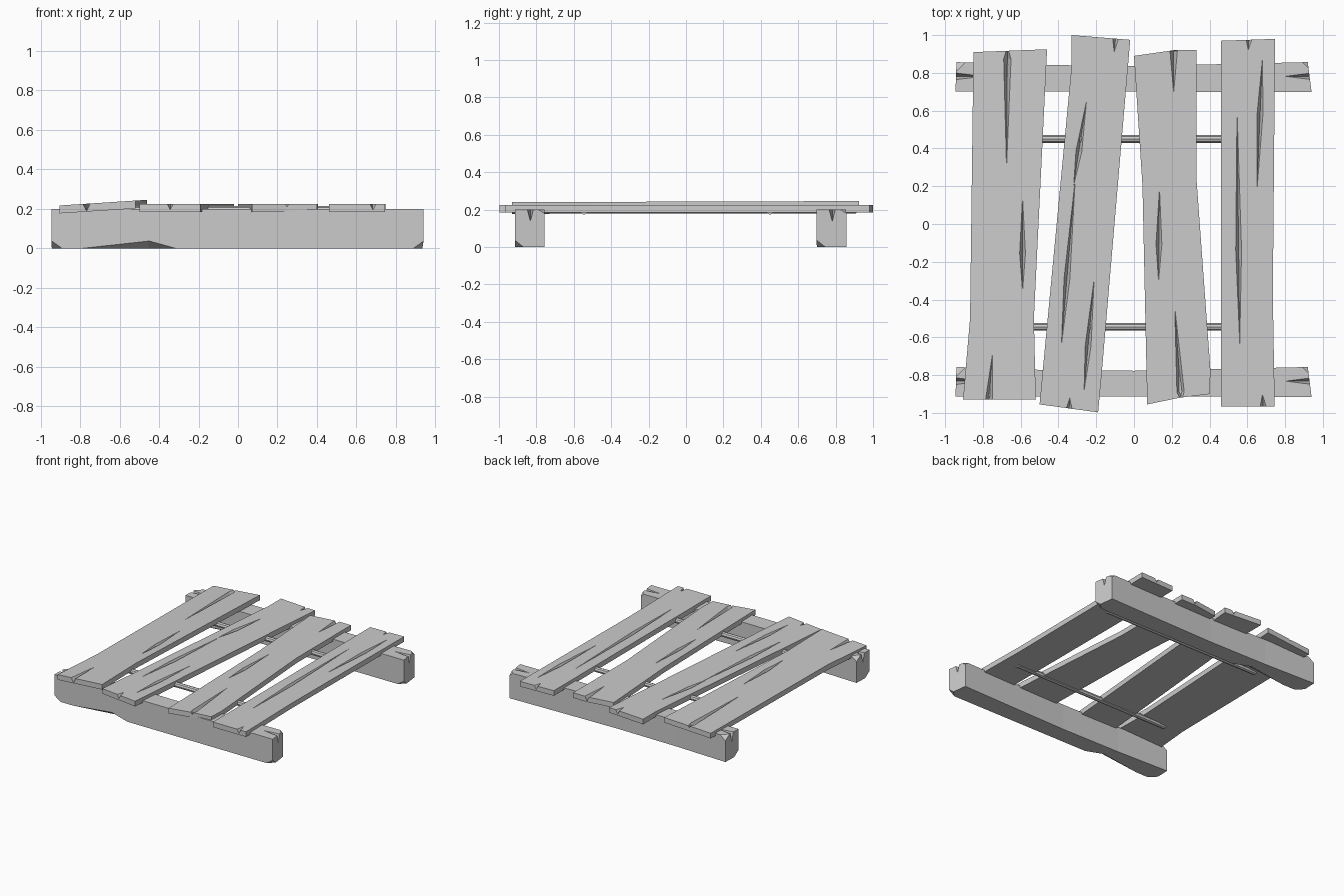
import bpy, bmesh
from mathutils import Vector

if "Cube" in bpy.data.objects:
    bpy.data.objects.remove(bpy.data.objects["Cube"])


def make_object(name, bm):
    bmesh.ops.recalc_face_normals(bm, faces=bm.faces[:])
    mesh = bpy.data.meshes.new(name)
    bm.to_mesh(mesh)
    bm.free()
    ob = bpy.data.objects.new(name, mesh)
    bpy.context.collection.objects.link(ob)
    return ob


def crack(a, b, top, t=0.4, w=0.016, depth=0.032):
    """Pointed splinter groove from a to b, widest at fraction t."""
    a, b = Vector((*a, top + .001)), Vector((*b, top + .001))
    m = a.lerp(b, t)
    s = Vector((b.y - a.y, a.x - b.x, 0)).normalized() * w
    return [a, b, m - s, m + s, m - Vector((0, 0, depth))]


def carve(ob, cuts):
    """Subtract wedge-shaped hulls from a part."""
    bm = bmesh.new()
    for pts in cuts:
        bmesh.ops.convex_hull(bm, input=[bm.verts.new(p) for p in pts])
    cutter = make_object("cutter", bm)
    cutter.hide_render = True
    mod = ob.modifiers.new("cracks", "BOOLEAN")
    mod.operation, mod.solver, mod.object = "DIFFERENCE", "EXACT", cutter
    mod.use_self = True
    dg = bpy.context.evaluated_depsgraph_get()
    result = bpy.data.meshes.new_from_object(ob.evaluated_get(dg))
    ob.modifiers.clear()
    ob.data = result
    bpy.data.objects.remove(cutter)


def slab(name, outline, z0, z1):
    """Extrude a plan outline between two heights."""
    bm = bmesh.new()
    f = bm.faces.new([bm.verts.new((x, y, z0)) for x, y in outline])
    ext = bmesh.ops.extrude_face_region(bm, geom=[f])["geom"]
    bmesh.ops.translate(bm, vec=(0, 0, z1 - z0),
                        verts=[g for g in ext if isinstance(g, bmesh.types.BMVert)])
    return make_object(name, bm)


def plank(name, outline, inner, ends, tilt=0.0):
    """Board with inner splinters, and splits that run out through its ends."""
    top = .217 if tilt else .225
    ob = slab(name, outline, top - .04, top)
    cuts = [crack(p[:2], p[2:], top) for p in inner]
    cuts += [crack(p[:2], p[2:], top, t=.9, w=.02, depth=.04) for p in ends]
    carve(ob, cuts)
    for v in ob.data.vertices:
        v.co.z += tilt * (v.co.x + .9)


# Four uneven planks
plank("plank_left",
      [(-.905, -.93), (-.52, -.93), (-.53, -.5), (-.465, .83), (-.46, .925), (-.85, .91), (-.868, -.5)],
      [(-.59, -.36, -.59, .15)],
      [(-.675, .28, -.67, .94), (-.75, -.69, -.77, -.97)], tilt=.065)
plank("plank_mid_left",
      [(-.5, -.955), (-.19, -.997), (-.17, -.78), (-.02, .975), (-.33, 1), (-.33, .84)],
      [(-.385, -.65, -.31, .25), (-.32, .2, -.25, .66), (-.265, -.89, -.21, -.28)],
      [(-.34, -.92, -.345, -1), (-.105, .91, -.095, 1.01)])
plank("plank_mid_right",
      [(.07, -.955), (.24, -.92), (.4, -.9), (.405, -.78), (.33, .25), (.33, .92), (.21, .92), (0, .89),
       (.045, .2)],
      [(.13, -.31, .135, .2)],
      [(.21, .69, .21, .94), (.215, -.43, .25, -.94)])
plank("plank_right",
      [(.46, -.965), (.745, -.965), (.735, -.38), (.747, .98), (.46, .97)],
      [(.56, -.65, .545, .63), (.68, .88, .65, .16)],
      [(.68, -.9, .685, -.99), (.605, .92, .61, 1)])


# Two beams with a slim waist, clipped corners and split ends
def beam(name, y):
    back = y + .155
    ob = slab(name, [(-.945, y), (.94, y - .003), (.92, back), (.5, back - .01), (0, back - .02),
                     (-.5, back - .015), (-.94, back)], 0, .2)
    bm = bmesh.new()
    bm.from_mesh(ob.data)
    for sx in (-1, 1):
        for yy, sy, z, sz in ((y, -1, .02, -1), (back, 1, .18, 1)):
            bmesh.ops.recalc_face_normals(bm, faces=bm.faces[:])
            bmesh.ops.bisect_plane(bm, geom=bm.verts[:] + bm.edges[:] + bm.faces[:],
                                   plane_co=(sx * .92, yy, z), plane_no=(sx * .5, sy * .5, sz * .7),
                                   clear_outer=True)
            bmesh.ops.holes_fill(bm, edges=[e for e in bm.edges if e.is_boundary])
    old = ob.data
    bpy.data.objects.remove(ob)
    bpy.data.meshes.remove(old)
    ob = make_object(name, bm)
    # Broken lower front edge, and one split in each end
    chip = [(-.96, y - .02, -.005), (-.25, y - .02, -.005), (-.45, y - .02, .05), (-.45, y + .06, -.005)]
    carve(ob, [chip] + [crack((s * .8, y + .08), (s * .96, y + .08), .2, .9, .018, .07) for s in (-1, 1)])


beam("front_beam", -.912)
beam("back_beam", .702)

# Thin cross rods under the planks
for name, y in (("back_rod", .45), ("front_rod", -.545)):
    bpy.ops.mesh.primitive_cylinder_add(vertices=8, radius=.02, depth=1.36, location=(-.06, y, .193),
                                        rotation=(0, 1.5708, 0))
    bpy.context.object.name = name
